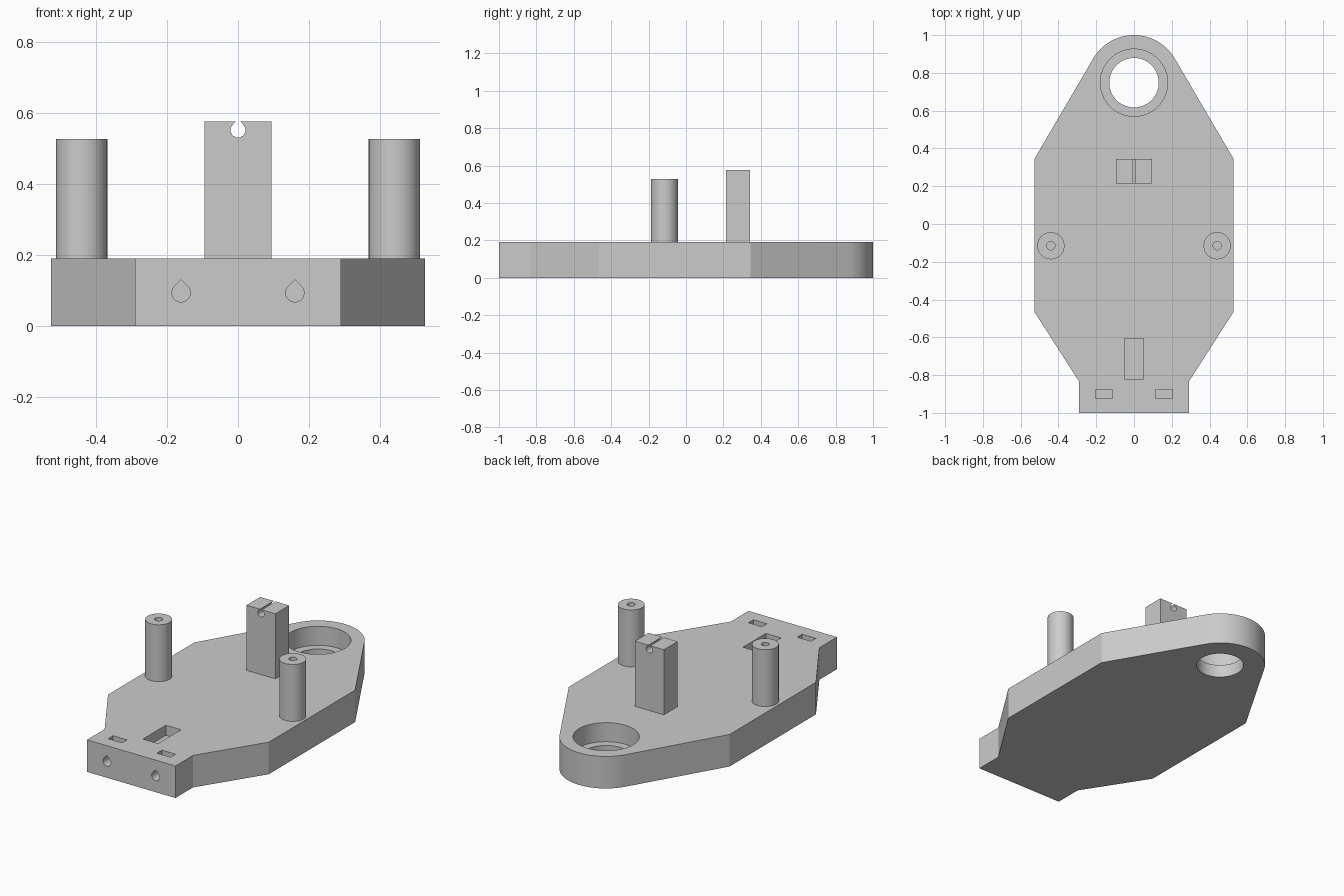
import bpy, bmesh
from math import sin, cos, pi, radians, sqrt
from mathutils import Vector

cube = bpy.data.objects.get("Cube")
if cube:
    bpy.data.objects.remove(cube, do_unlink=True)

gray = bpy.data.materials.new("light_gray")
gray.use_nodes = True
gray.diffuse_color = (0.6, 0.6, 0.6, 1)
gray.node_tree.nodes["Principled BSDF"].inputs["Base Color"].default_value = (0.6, 0.6, 0.6, 1)

TOP = 0.19          # plate thickness
HOLE_Y = 0.75       # centre of the rounded end


def arc(cx, cy, r, a0, a1, n):
    """Points on an arc, angles in degrees, both ends included."""
    angles = [radians(a0 + (a1 - a0) * i / n) for i in range(n + 1)]
    return [(cx + r * cos(a), cy + r * sin(a)) for a in angles]


def circle(cx, cy, r, n=48):
    return arc(cx, cy, r, 0, 360, n)[:-1]


def rect(x0, x1, y0, y1):
    return [(x0, y0), (x1, y0), (x1, y1), (x0, y1)]


def teardrop(cx, cz, r):
    return arc(cx, cz, r, 135, 405, 30) + [(cx, cz + r * sqrt(2))]


def prism(name, loop, lo, hi, along_y=False):
    """Extrude a 2D loop between lo and hi, along z or along y."""
    bm = bmesh.new()
    verts = [bm.verts.new((a, lo, b) if along_y else (a, b, lo)) for a, b in loop]
    face = bm.faces.new(verts)
    new = bmesh.ops.extrude_face_region(bm, geom=[face])["geom"]
    shift = Vector((0, hi - lo, 0) if along_y else (0, 0, hi - lo))
    bmesh.ops.translate(bm, vec=shift, verts=[g for g in new if isinstance(g, bmesh.types.BMVert)])
    bmesh.ops.recalc_face_normals(bm, faces=bm.faces)
    mesh = bpy.data.meshes.new(name)
    bm.to_mesh(mesh)
    bm.free()
    mesh.materials.append(gray)
    obj = bpy.data.objects.new(name, mesh)
    bpy.context.collection.objects.link(obj)
    return obj


def select(obj):
    bpy.ops.object.select_all(action='DESELECT')
    obj.select_set(True)
    bpy.context.view_layer.objects.active = obj


def finish(obj, cutters):
    """Cut every cutter out of the part, then shade it."""
    select(obj)
    for c in cutters:
        mod = obj.modifiers.new("cut", 'BOOLEAN')
        mod.operation, mod.solver, mod.object = 'DIFFERENCE', 'EXACT', c
        bpy.ops.object.modifier_apply(modifier=mod.name)
        bpy.data.objects.remove(c, do_unlink=True)
    bpy.ops.object.shade_smooth_by_angle(angle=radians(25))


# Base plate: narrow front tab, tapered body, rounded back end
right_side = [(0.29, -1), (0.29, -0.835), (0.527, -0.465), (0.527, 0.345)]
outline = right_side + arc(0, HOLE_Y, 0.25, 30, 150, 40) + [(-x, y) for x, y in reversed(right_side)]
plate = prism("base_plate", outline, 0, TOP)

# Stepped bearing hole and shallow rectangular pocket
cuts = [
    prism("through_hole", circle(0, HOLE_Y - 0.002, 0.131, 64), -0.1, TOP + 0.1),
    prism("bearing_seat", circle(0, HOLE_Y - 0.002, 0.178, 64), TOP - 0.113, TOP + 0.1),
    prism("pocket", rect(-0.05, 0.05, -0.82, -0.605), TOP - 0.06, TOP + 0.1),
]
# Screw holes in the front tab with their nut slots
for s in (-1, 1):
    x = s * 0.16
    cuts.append(prism("screw_hole", teardrop(x, 0.094, 0.026), -1.1, -0.82, along_y=True))
    cuts.append(prism("nut_slot", rect(x - 0.045, x + 0.045, -0.923, -0.877), 0.05, TOP + 0.1))
finish(plate, cuts)

# Round posts with a pilot hole in the top
for name, s in (("left_post", 1), ("right_post", -1)):
    x, y = s * 0.44, -0.115
    post = prism(name, circle(x, y, 0.072), TOP, 0.527)
    finish(post, [prism("pilot_hole", circle(x, y, 0.022, 24), 0.3, 0.6)])

# Square tower with a notched cross hole open to the top
tower = prism("tower", rect(-0.095, 0.095, 0.215, 0.343), TOP, 0.576)
finish(tower, [prism("cross_hole", teardrop(0, 0.552, 0.021), 0.1, 0.5, along_y=True),
               prism("slit", rect(-0.006, 0.006, 0.56, 0.65), 0.1, 0.5, along_y=True)])
